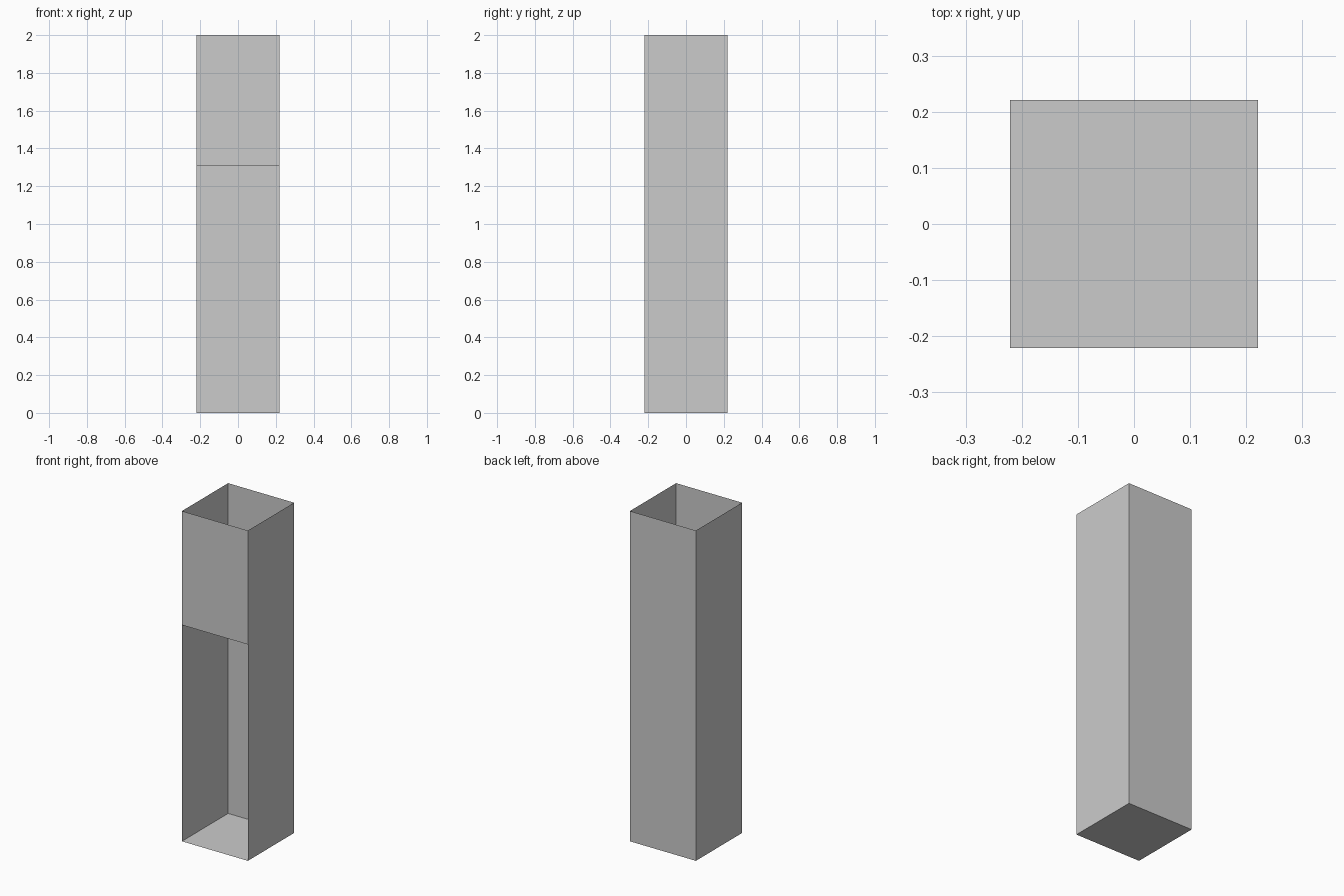
import bpy
from math import pi

if "Cube" in bpy.data.objects:
    bpy.data.objects.remove(bpy.data.objects["Cube"])

HALF = 0.221      # half of the square footprint
HEIGHT = 2.0
OPENING = 1.31    # height of the front opening


def panel(name, width, height, location, rotation):
    """Flat sheet, width along local x and height along local y."""
    bpy.ops.mesh.primitive_plane_add(size=1, location=location, rotation=rotation)
    obj = bpy.context.object
    obj.name = name
    obj.scale = (width, height, 1)
    bpy.ops.object.transform_apply(location=False, rotation=True, scale=True)
    return obj


W = 2 * HALF

# Floor, facing down
panel("floor", W, W, (0, 0, 0), (pi, 0, 0))

# Full-height back and side walls, facing outward
panel("back_wall", W, HEIGHT, (0, HALF, HEIGHT / 2), (pi / 2, 0, pi))
for name, side in (("left_wall", -1), ("right_wall", 1)):
    panel(name, W, HEIGHT, (side * HALF, 0, HEIGHT / 2), (pi / 2, 0, side * pi / 2))

# Upper front panel above the opening
panel("front_panel", W, HEIGHT - OPENING,
      (0, -HALF, (HEIGHT + OPENING) / 2), (pi / 2, 0, 0))
